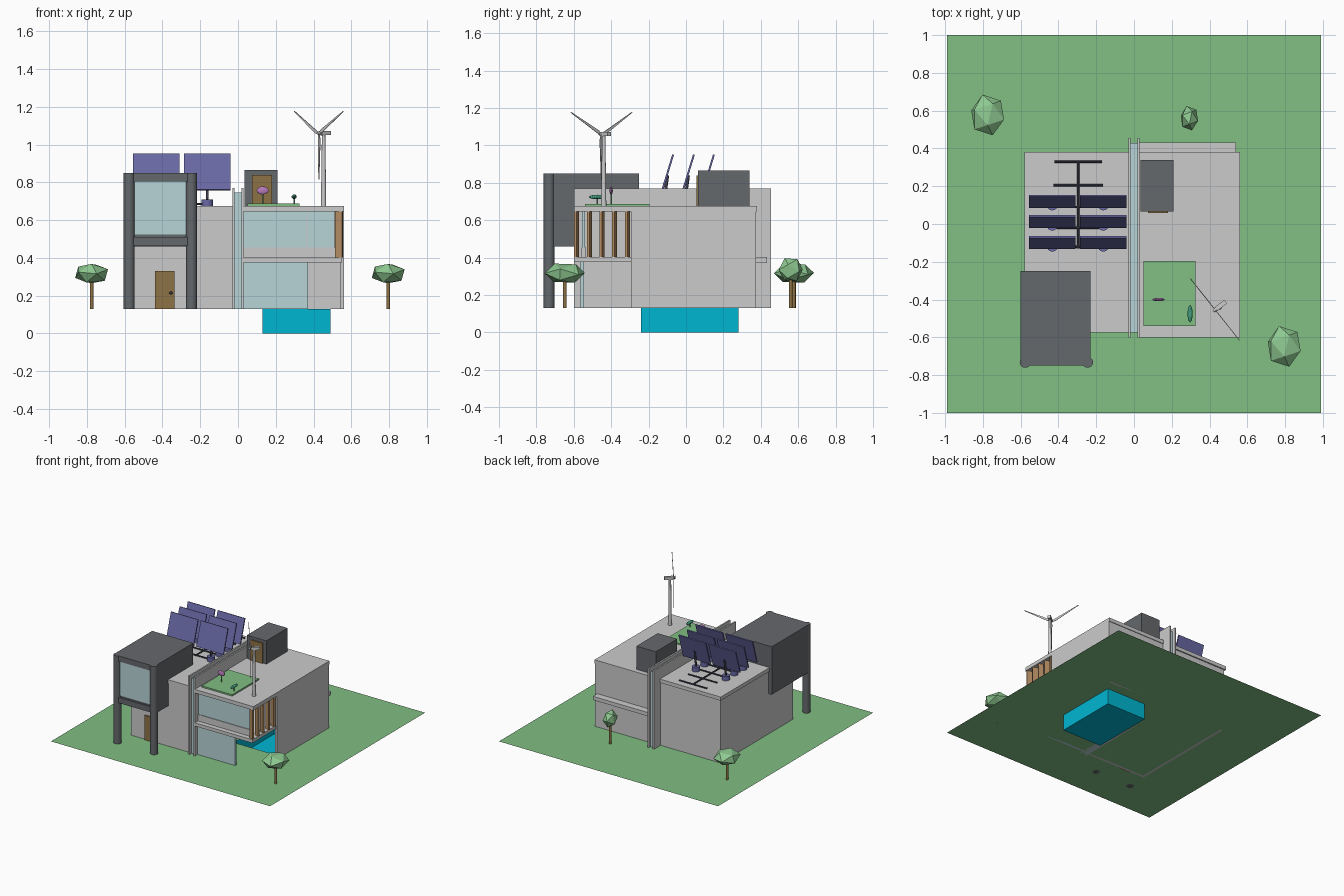
import bpy, bmesh
from math import radians, pi
from mathutils import Matrix, Vector

if "Cube" in bpy.data.objects:
    bpy.data.objects.remove(bpy.data.objects["Cube"])


def mat(name, rgb):
    m = bpy.data.materials.new(name)
    m.diffuse_color = (*rgb, 1)
    m.use_nodes = True
    m.node_tree.nodes["Principled BSDF"].inputs["Base Color"].default_value = m.diffuse_color
    return m


GRASS = mat("grass", (0.22, 0.52, 0.23))
LEAF = mat("leaf", (0.27, 0.58, 0.28))
WATER = mat("water", (0.0, 0.47, 0.65))
GLASS = mat("glass", (0.48, 0.66, 0.69))
DARK = mat("dark_grey", (0.13, 0.14, 0.15))
DOOR = mat("door_wood", (0.27, 0.17, 0.06))
SLAT = mat("slat_wood", (0.45, 0.26, 0.12))
PANEL = mat("solar_blue", (0.14, 0.14, 0.38))
STEEL = mat("dark_steel", (0.05, 0.05, 0.08))
PINK = mat("blossom", (0.48, 0.2, 0.5))
TEAL = mat("shrub", (0.06, 0.35, 0.22))


def finish(name, bm, material=None, smooth=False):
    bmesh.ops.recalc_face_normals(bm, faces=bm.faces)
    me = bpy.data.meshes.new(name)
    bm.to_mesh(me)
    bm.free()
    ob = bpy.data.objects.new(name, me)
    bpy.context.collection.objects.link(ob)
    if material:
        me.materials.append(material)
    if smooth:
        bpy.ops.object.select_all(action='DESELECT')
        ob.select_set(True)
        bpy.context.view_layer.objects.active = ob
        bpy.ops.object.shade_smooth_by_angle(angle=radians(40))
    return ob


def box(name, x, y, z, material=None):
    """Axis-aligned box from (min, max) ranges."""
    bm = bmesh.new()
    size = [b - a for a, b in (x, y, z)]
    mid = [(a + b) / 2 for a, b in (x, y, z)]
    bmesh.ops.create_cube(bm, size=1, matrix=Matrix.Translation(mid) @ Matrix.Diagonal((*size, 1)))
    return finish(name, bm, material)


def rod(name, a, b, r1, r2=None, material=None, n=16):
    """Cylinder or cone between two points."""
    a, b = Vector(a), Vector(b)
    bm = bmesh.new()
    rot = (b - a).to_track_quat('Z', 'Y').to_matrix().to_4x4()
    bmesh.ops.create_cone(bm, cap_ends=True, segments=n, radius1=r1, radius2=r1 if r2 is None else r2,
                          depth=(b - a).length, matrix=Matrix.Translation((a + b) / 2) @ rot)
    return finish(name, bm, material, True)


def blob(name, loc, radii, material, sub=1, tilt=0.0, smooth=False):
    bm = bmesh.new()
    bmesh.ops.create_icosphere(bm, subdivisions=sub, radius=1, matrix=Matrix.Translation(loc)
                               @ Matrix.Diagonal((*radii, 1)) @ Matrix.Rotation(tilt, 4, 'X'))
    return finish(name, bm, material, smooth)


G = 0.13     # ground level
R = 0.675    # roof level

# Lawn with a rectangular opening for the pool
bm = bmesh.new()
xs, ys = (-0.99, 0.13, 0.49, 0.99), (-1, -0.24, 0.28, 1)
for i in range(3):
    for j in range(3):
        if (i, j) != (1, 1):
            bm.faces.new([bm.verts.new((xs[a], ys[b], G)) for a, b in
                          ((i, j), (i + 1, j), (i + 1, j + 1), (i, j + 1))])
bmesh.ops.remove_doubles(bm, verts=bm.verts, dist=1e-4)
finish("lawn", bm, GRASS)

# Open-topped pool sunk below the lawn
pool = box("pool", (0.13, 0.49), (-0.24, 0.28), (0, G), WATER)
bm = bmesh.new()
bm.from_mesh(pool.data)
bmesh.ops.delete(bm, geom=[f for f in bm.faces if f.normal.z > 0.5], context='FACES')
bm.to_mesh(pool.data)
bm.free()

# Left wing walls and roof
box("left_wing_front_wall", (-0.57, -0.03), (-0.57, -0.55), (G, 0.65))
box("left_wing_back_wall", (-0.57, -0.03), (0.35, 0.37), (G, 0.65))
box("left_wing_side_wall", (-0.57, -0.55), (-0.55, 0.35), (G, 0.65))
box("left_wing_roof", (-0.58, -0.03), (-0.575, 0.38), (0.645, R))
box("front_door", (-0.44, -0.335), (-0.58, -0.57), (G, 0.33), DOOR)
blob("front_door_knob", (-0.355, -0.585, 0.215), (0.01, 0.01, 0.008), STEEL, 2, 0, True)

# Central glazed spine between two thin walls
for s in (-1, 1):
    box("spine_wall", tuple(sorted((s * 0.018, s * 0.03))), (-0.6, 0.455), (G, 0.77))
box("spine_glass", (-0.018, 0.018), (-0.575, 0.43), (G, 0.745), GLASS)

# Right wing shell: walls, floor slab, roof
box("right_wing_side_wall", (0.54, 0.56), (-0.295, 0.375), (G, 0.65))
box("right_wing_back_wall", (0.03, 0.54), (0.355, 0.375), (G, 0.65))
box("right_wing_floor_slab", (0.03, 0.55), (-0.6, 0.355), (0.375, 0.402))
box("right_wing_back_ledge", (0.03, 0.54), (0.375, 0.432), (0.372, 0.402))
box("right_wing_roof", (0.03, 0.56), (-0.6, 0.38), (0.645, R))

# Right wing windows
box("ground_window", (0.03, 0.37), (-0.565, -0.545), (G, 0.375), GLASS)
box("upper_window_sill", (0.03, 0.515), (-0.56, -0.535), (0.402, 0.455))
for x in ((0.03, 0.363), (0.368, 0.512)):
    box("upper_window", x, (-0.555, -0.54), (0.455, 0.645), GLASS)
box("upper_window_mullion", (0.363, 0.368), (-0.556, -0.539), (0.455, 0.645))

# Angled timber slats down the open side
for i in range(5):
    slat = box("timber_slat", (-0.02, 0.02), (-0.007, 0.007), (0.402, 0.645), SLAT)
    slat.location = (0.535, -0.585 + i * 0.068, 0)
    slat.rotation_euler.z = radians(-20)

# Projecting dark room on two columns
box("raised_room", (-0.6, -0.23), (-0.735, -0.25), (0.46, 0.85), DARK)
box("raised_room_window", (-0.55, -0.275), (-0.742, -0.735), (0.525, 0.805), GLASS)
box("raised_room_lintel", (-0.575, -0.245), (-0.75, -0.735), (0.805, 0.85), DARK)
box("raised_room_sill", (-0.575, -0.245), (-0.75, -0.735), (0.465, 0.51), DARK)
for x in (-0.576, -0.246):
    rod("raised_room_column", (x, -0.732, G), (x, -0.732, 0.85), 0.029, None, DARK, 24)

# Roof stair house
box("stair_house", (0.035, 0.21), (0.065, 0.34), (R, 0.865), DARK)
box("stair_house_door", (0.075, 0.18), (0.057, 0.065), (R, 0.84), DOOR)

# Roof garden
box("roof_garden", (0.05, 0.325), (-0.54, -0.195), (R, 0.687), GRASS)
rod("flower_stem", (0.13, -0.4, R), (0.13, -0.4, 0.75), 0.004, None, LEAF, 8)
blob("flower_head", (0.13, -0.4, 0.757), (0.033, 0.009, 0.022), PINK, 2)
rod("shrub_stem", (0.297, -0.475, R), (0.297, -0.475, 0.72), 0.004, None, LEAF, 8)
blob("shrub_crown", (0.297, -0.475, 0.724), (0.014, 0.046, 0.012), TEAL, 2)

# Solar array: tilted panels on stands
for x in (-0.4325, -0.1625):
    for y in (-0.098, 0.013, 0.12):
        p = box("solar_panel", (-0.1225, 0.1225), (-0.005, 0.005), (-0.1, 0.1), PANEL)
        p.location = (x, y, 0.855)
        p.rotation_euler.x = radians(-17)
        rod("panel_base", (x, y - 0.018, R), (x, y - 0.018, 0.71), 0.03, None, PANEL, 16)
        rod("panel_post", (x, y - 0.018, 0.71), (x, y, 0.84), 0.008, None, STEEL, 10)

# Conduits on the roof
rod("conduit_main", (-0.295, -0.13, 0.685), (-0.295, 0.33, 0.685), 0.006, None, STEEL, 8)
for y, w in ((0.33, 0.125), (0.205, 0.13), (0.09, 0.13), (-0.02, 0.13), (-0.12, 0.13)):
    rod("conduit_branch", (-0.295 - w, y, 0.685), (-0.295 + w, y, 0.685), 0.006, None, STEEL, 8)

# Wind turbine
rod("turbine_tower", (0.453, -0.44, R), (0.453, -0.44, 1.055), 0.014, 0.009)
nac = box("turbine_nacelle", (-0.02, 0.042), (-0.012, 0.012), (-0.01, 0.012))
nac.location = (0.452, -0.437, 1.06)
nac.rotation_euler.z = radians(38.5)
rod("turbine_hub", (0.445, -0.443, 1.06), (0.42, -0.462, 1.06), 0.013, 0.007)
for k in range(3):
    bm = bmesh.new()
    pts = [(0.0, 0.004), (0.03, 0.012), (0.24, 0.002), (0.24, -0.002), (0.03, -0.006), (0.0, -0.004)]
    f = bm.faces.new([bm.verts.new((-0.002, w, l)) for l, w in pts])
    ext = bmesh.ops.extrude_face_region(bm, geom=[f])
    bmesh.ops.translate(bm, vec=(0.004, 0, 0), verts=[v for v in ext['geom'] if isinstance(v, bmesh.types.BMVert)])
    rot = Matrix.Rotation(radians(38.5), 4, 'Z') @ Matrix.Rotation(pi + k * 2 * pi / 3, 4, 'X')
    bmesh.ops.transform(bm, matrix=Matrix.Translation((0.428, -0.452, 1.056)) @ rot, verts=bm.verts)
    finish("turbine_blade", bm)

# Low-poly trees
for x, y, z, radii in ((-0.775, 0.577, 0.317, (0.097, 0.112, 0.058)),
                       (0.795, -0.648, 0.317, (0.097, 0.112, 0.058)),
                       (0.293, 0.56, 0.335, (0.051, 0.067, 0.07))):
    rod("tree_trunk", (x, y, G), (x, y, z), 0.01, None, DOOR, 10)
    blob("tree_crown", (x, y, z), radii, LEAF, 1, 0.5)
